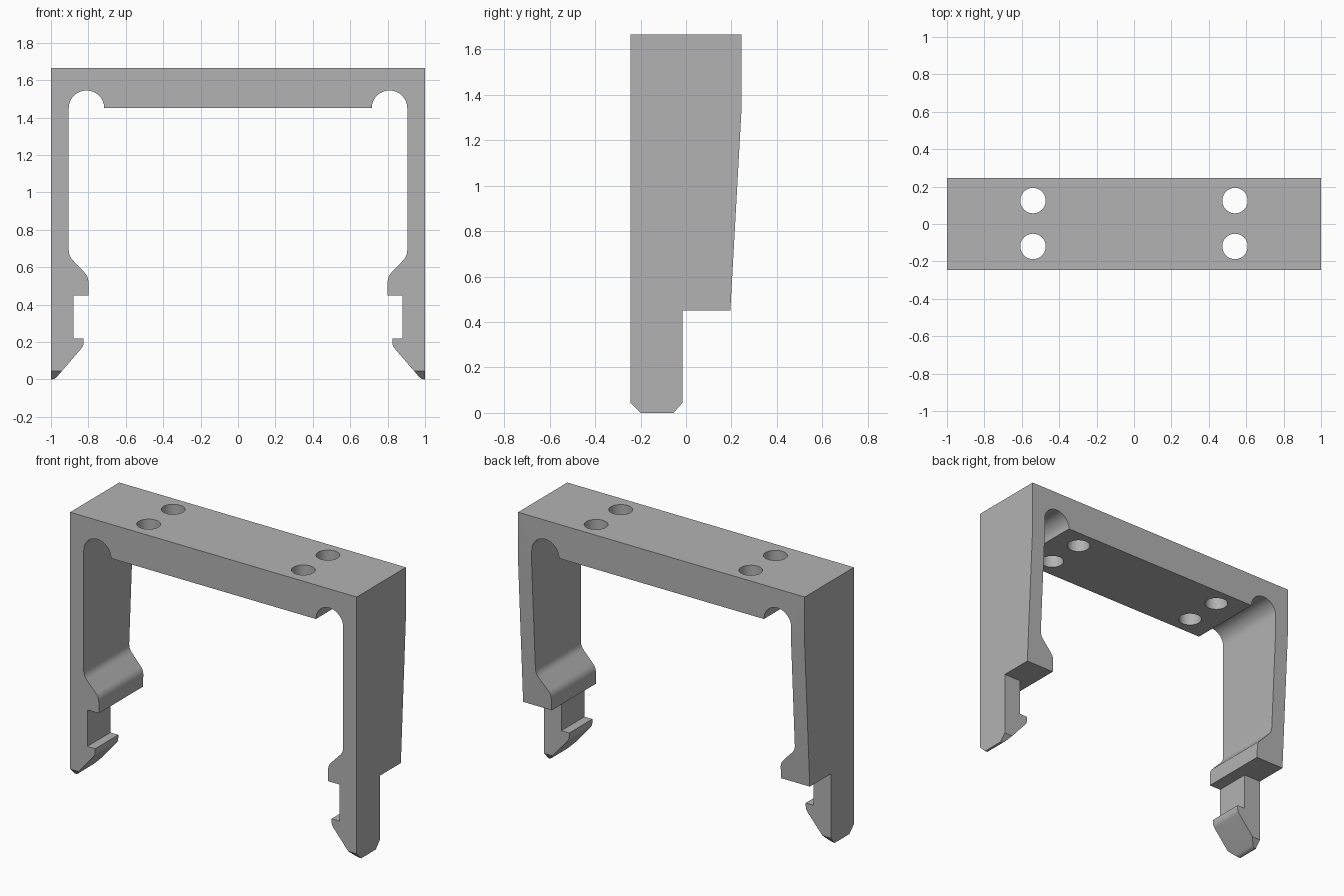
import bpy, bmesh, math
from mathutils import Vector

old = bpy.data.objects.get("Cube")
if old:
    bpy.data.objects.remove(old, do_unlink=True)

grey = bpy.data.materials.new("plain grey")
grey.use_nodes = True
grey.diffuse_color = (0.45, 0.45, 0.45, 1)
grey.node_tree.nodes["Principled BSDF"].inputs["Base Color"].default_value = (0.45, 0.45, 0.45, 1)

TOP, HALF_DEPTH = 1.665, 0.245


def fillet(before, corner, after, cut, steps=6):
    """Rounded corner, as a short tangent curve."""
    c = Vector(corner)
    a = c + (Vector(before) - c).normalized() * cut
    b = c + (Vector(after) - c).normalized() * cut
    return [tuple(a * (1 - t) ** 2 + c * 2 * t * (1 - t) + b * t * t)
            for t in (i / steps for i in range(steps + 1))]


def prism(name, points, place, low, high):
    """Extrude a flat profile from low to high; place maps (u, v, depth) to a position."""
    bm = bmesh.new()
    face = bm.faces.new([bm.verts.new(place(u, v, low)) for u, v in points])
    out = bmesh.ops.extrude_face_region(bm, geom=[face])
    move = Vector(place(0, 0, high)) - Vector(place(0, 0, low))
    bmesh.ops.translate(bm, vec=move, verts=[e for e in out["geom"] if isinstance(e, bmesh.types.BMVert)])
    bmesh.ops.recalc_face_normals(bm, faces=bm.faces)
    mesh = bpy.data.meshes.new(name)
    bm.to_mesh(mesh)
    bm.free()
    mesh.materials.append(grey)
    obj = bpy.data.objects.new(name, mesh)
    bpy.context.collection.objects.link(obj)
    return obj


def cut(target, tool, operation):
    bpy.context.view_layer.objects.active = target
    mod = target.modifiers.new("cut", "BOOLEAN")
    mod.operation, mod.solver, mod.object = operation, "EXACT", tool
    bpy.ops.object.modifier_apply(modifier=mod.name)
    bpy.data.objects.remove(tool, do_unlink=True)


# Half of the front profile: relief groove, arm, upper ledge and hook
groove = [(0.81 + 0.095 * math.cos(a), 1.45 + 0.095 * math.sin(a))
          for a in (math.pi * (1 - i / 20) for i in range(21))]
arm, slope_end, ledge = (0.905, 0.66), (0.80, 0.55), (0.80, 0.45)
hook_top, hook, tip = (0.825, 0.22), (0.825, 0.18), (0.98, 0)
half = (groove
        + fillet(groove[-1], arm, slope_end, 0.03)
        + fillet(arm, slope_end, ledge, 0.03)
        + [ledge, (0.88, 0.45), (0.88, 0.22), hook_top]
        + fillet(hook_top, hook, tip, 0.02)
        + fillet(hook, tip, (1, 0), 0.02)
        + [(1, TOP)])
if half[-2][0] < 1:
    half.insert(-1, (1, 0))
profile = half + [(-x, z) for x, z in reversed(half)]
bracket = prism("clip_bracket", profile, lambda u, v, d: (u, d, v), -HALF_DEPTH, HALF_DEPTH)

# Side outline: tapered back edge, narrow hook, chamfered tip
side = [(-0.3, 2), (-0.3, 0.1), (-HALF_DEPTH, 0.045), (-0.20, 0), (-0.18, -0.02), (-0.07, -0.02),
        (-0.055, 0), (-0.015, 0.045), (-0.015, 0.45), (0.195, 0.45), (HALF_DEPTH, 1.35), (0.3, 2)]
outline = prism("side_outline", side, lambda u, v, d: (d, u, v), -1.2, 1.2)
cut(bracket, outline, "INTERSECT")

# Four screw holes through the top bar
circle = [(0.068 * math.cos(a), 0.068 * math.sin(a)) for a in (math.tau * i / 40 for i in range(40))]
for x in (-0.54, 0.54):
    for y in (-0.12, 0.125):
        drill = prism("drill", [(x + u, y + v) for u, v in circle], lambda u, v, d: (u, v, d), 1.3, 1.8)
        cut(bracket, drill, "DIFFERENCE")

bpy.ops.object.select_all(action="DESELECT")
bracket.select_set(True)
bpy.context.view_layer.objects.active = bracket
bpy.ops.object.shade_smooth_by_angle(angle=math.radians(25))
